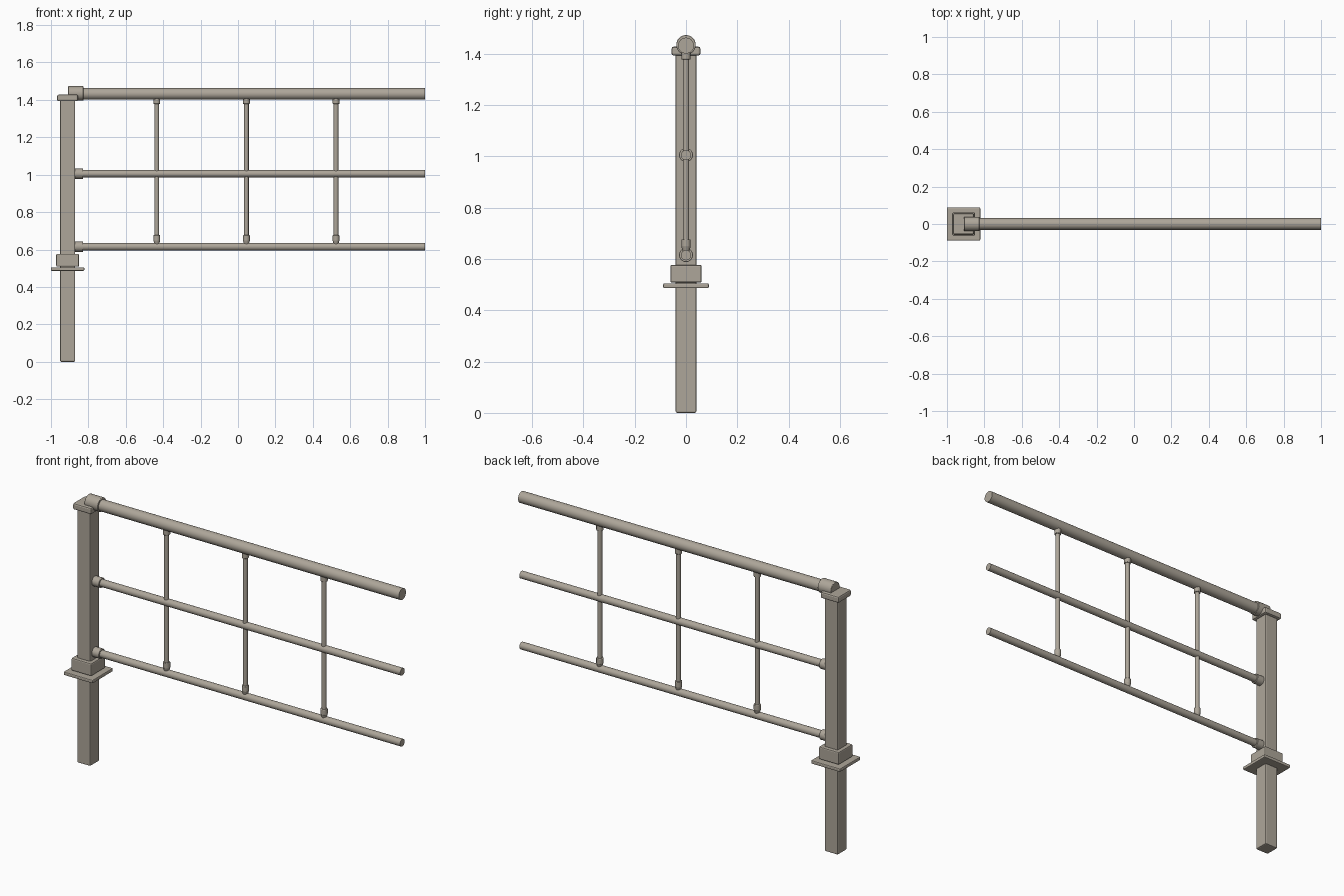
import bpy, math
from mathutils import Vector

if "Cube" in bpy.data.objects:
    bpy.data.objects.remove(bpy.data.objects["Cube"])

mat = bpy.data.materials.new("warm grey metal")
mat.diffuse_color = (0.42, 0.38, 0.32, 1)
mat.use_nodes = True
mat.node_tree.nodes["Principled BSDF"].inputs["Base Color"].default_value = mat.diffuse_color


def finish(ob, name, bevel=0.0, smooth=False):
    ob.name = name
    ob.data.materials.append(mat)
    if bevel:
        m = ob.modifiers.new("bevel", 'BEVEL')
        m.width = bevel
        m.segments = 2
        m.limit_method = 'ANGLE'
        m.angle_limit = math.radians(50)
    if smooth:
        bpy.ops.object.shade_smooth_by_angle(angle=math.radians(35))
    return ob


def box(name, x, width, z0, z1, bevel):
    bpy.ops.mesh.primitive_cube_add(size=1, location=(x, 0, (z0 + z1) / 2))
    ob = bpy.context.object
    ob.scale = (width, width, z1 - z0)
    bpy.ops.object.transform_apply(location=False, rotation=False, scale=True)
    return finish(ob, name, bevel)


def rod(name, a, b, r1, r2=None, bevel=0.0):
    a, b = Vector(a), Vector(b)
    d = b - a
    bpy.ops.mesh.primitive_cone_add(vertices=32, radius1=r1, radius2=r2 or r1,
                                    depth=d.length, location=(a + b) / 2)
    ob = bpy.context.object
    ob.rotation_euler = d.to_track_quat('Z', 'Y').to_euler()
    return finish(ob, name, bevel, True)


PX = -0.911  # post centre

# Square post, floor flange, collar and cap
box("post", PX, 0.081, 0.0, 1.40, 0.006)
box("floor_flange", PX, 0.178, 0.486, 0.505, 0.005)
box("post_collar", PX, 0.122, 0.508, 0.577, 0.006)
box("post_cap", PX, 0.112, 1.393, 1.428, 0.008)

# Handrail and its sleeve on the cap
rod("top_rail", (-0.87, 0, 1.432), (1, 0, 1.432), 0.031)
rod("top_rail_sleeve", (-0.908, 0, 1.435), (-0.827, 0, 1.435), 0.038, bevel=0.002)

# Middle and lower rails with sockets on the post
for name, z in (("middle_rail", 1.005), ("lower_rail", 0.615)):
    rod(name, (-0.88, 0, z), (1, 0, z), 0.02)
    rod(name + "_socket", (-0.875, 0, z), (-0.828, 0, z), 0.027, bevel=0.002)

# Balusters with small end ferrules
for i, x in enumerate((-0.434, 0.045, 0.524), 1):
    rod(f"baluster_{i}", (x, 0, 0.62), (x, 0, 1.42), 0.0125)
    rod(f"baluster_top_ferrule_{i}", (x, 0, 1.378), (x, 0, 1.41), 0.018, bevel=0.003)
    rod(f"baluster_foot_ferrule_{i}", (x, 0, 0.645), (x, 0, 0.677), 0.018, bevel=0.003)
    rod(f"baluster_foot_taper_{i}", (x, 0, 0.627), (x, 0, 0.647), 0.012, 0.018)
